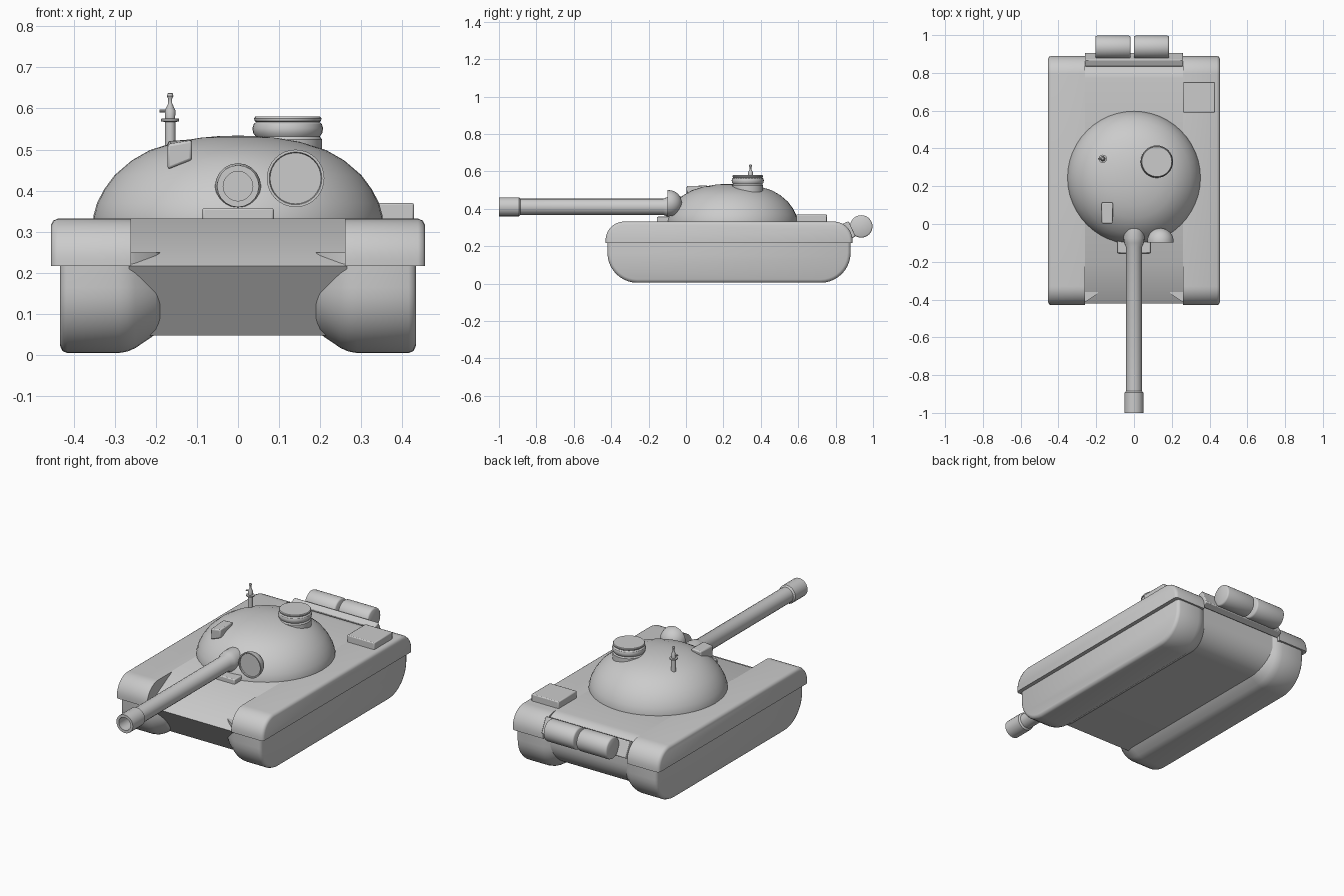
import bpy, bmesh
from math import pi, sin, cos, radians
from mathutils import Matrix, Vector

if "Cube" in bpy.data.objects:
    bpy.data.objects.remove(bpy.data.objects["Cube"])


def finish(name, bm, matrix=None, angle=32, bevel=0, mirror=False):
    bmesh.ops.remove_doubles(bm, verts=bm.verts, dist=1e-5)
    bmesh.ops.recalc_face_normals(bm, faces=bm.faces)
    if matrix:
        bm.transform(matrix)
    me = bpy.data.meshes.new(name)
    bm.to_mesh(me)
    bm.free()
    ob = bpy.data.objects.new(name, me)
    bpy.context.collection.objects.link(ob)
    bpy.ops.object.select_all(action='DESELECT')
    ob.select_set(True)
    bpy.context.view_layer.objects.active = ob
    bpy.ops.object.shade_smooth_by_angle(angle=radians(angle))
    if bevel:
        b = ob.modifiers.new("bevel", 'BEVEL')
        b.width, b.segments = bevel, 2
    if mirror:
        ob.modifiers.new("mirror", 'MIRROR')
    return ob


def loft(name, sections, **kw):
    """Skin between yz outlines placed at given x: [(x, [(y, z), ...]), ...]"""
    bm = bmesh.new()
    rings = [[bm.verts.new((x, y, z)) for y, z in pts] for x, pts in sections]
    n = len(rings[0])
    for a, b in zip(rings, rings[1:]):
        for i in range(n):
            j = (i + 1) % n
            bm.faces.new((a[i], a[j], b[j], b[i]))
    bm.faces.new(rings[0])
    bm.faces.new(rings[-1][::-1])
    return finish(name, bm, **kw)


def lathe(name, profile, loc, axis=(0, 0, 1), sides=32, **kw):
    """Revolve (radius, height) points around an axis"""
    bm = bmesh.new()
    vs = [bm.verts.new((r, 0, h)) for r, h in profile]
    es = [bm.edges.new(p) for p in zip(vs, vs[1:])]
    bmesh.ops.spin(bm, geom=vs + es, cent=(0, 0, 0), axis=(0, 0, 1),
                   angle=2 * pi, steps=sides, use_duplicate=False)
    rot = Vector(axis).to_track_quat('Z', 'Y').to_matrix().to_4x4()
    return finish(name, bm, matrix=Matrix.Translation(loc) @ rot, **kw)


def box(name, lo, hi, tilt=0, bevel=0.005):
    lo, hi = Vector(lo), Vector(hi)
    bm = bmesh.new()
    bmesh.ops.create_cube(bm, size=1, matrix=Matrix.Diagonal((*(hi - lo), 1)))
    m = Matrix.Translation((lo + hi) / 2) @ Matrix.Rotation(radians(tilt), 4, 'X')
    return finish(name, bm, matrix=m, bevel=bevel)


def arc(cy, cz, r, a0, a1, n=10):
    return [(cy + r * cos(radians(a0 + (a1 - a0) * i / n)),
             cz + r * sin(radians(a0 + (a1 - a0) * i / n))) for i in range(n + 1)]


def track_outline(i):
    y0, y1, r = -0.42 + i, 0.88 - i, 0.16 - i
    return ([(y1, 0.25), (y0, 0.25)]
            + arc(y0 + r, 0.005 + i + r, r, 180, 270) + arc(y1 - r, 0.005 + i + r, r, 270, 360))


def fender_outline(i):
    r = 0.1 - i
    return ([(-0.43 + i, 0.217), (0.89 - i, 0.217)]
            + arc(0.79, 0.232, r, 0, 90) + arc(-0.33, 0.232, r, 90, 180))


# Running gear: enclosed tracks with a sloped inner edge, and the fenders above
loft("track", [(0.19, track_outline(0.057)), (0.20, track_outline(0.046)),
               (0.25, track_outline(0.012)), (0.268, track_outline(0.004)),
               (0.29, track_outline(0)), (0.415, track_outline(0)),
               (0.427, track_outline(0.005)), (0.433, track_outline(0.018))],
     mirror=True, angle=50)
loft("fender", [(0.26, fender_outline(0)), (0.438, fender_outline(0)),
                (0.450, fender_outline(0.005)), (0.455, fender_outline(0.016))],
     mirror=True, angle=50)

# Hull: sloped nose plates, flat deck, rounded stern
loft("hull", [(x, [(-0.30, 0.048)] + arc(0.72, 0.188, 0.14, 270, 360)
                  + arc(0.77, 0.242, 0.09, 0, 90) + [(-0.21, 0.332), (-0.42, 0.217)])
              for x in (-0.265, 0.265)])
box("engine_box", (0.26, 0.59, 0.32), (0.428, 0.753, 0.37))
box("nose_block", (-0.087, -0.155, 0.32), (0.087, -0.03, 0.358))

# Rear drums on their tilted rack
box("drum_rack", (-0.26, 0.85, 0.24), (0.26, 0.89, 0.33), tilt=25)
for side, x, length in (("left", -0.205, 0.187), ("right", 0.0, 0.185)):
    lathe(side + "_drum", [(0, 0), (0.053, 0), (0.058, 0.003), (0.06, 0.009),
                           (0.06, length - 0.009), (0.058, length - 0.003),
                           (0.053, length), (0, length)],
          (x, 0.937, 0.306), (1, 0, 0), angle=60)

# Turret dome
lathe("turret", [(0, 0.325), (0.352, 0.325), (0.352, 0.338), (0.343, 0.37), (0.326, 0.403),
                 (0.300, 0.438), (0.258, 0.474), (0.214, 0.499), (0.15, 0.519),
                 (0.09, 0.529), (0.045, 0.533), (0, 0.534)],
      (0, 0.245, 0), sides=48)

# Gun with mantlet and hollow muzzle
lathe("gun", [(0, -0.06), (0.045, -0.06), (0.055, 0.03), (0.056, 0.075), (0.052, 0.1),
              (0.043, 0.122), (0.043, 0.885), (0.051, 0.893), (0.051, 1.0),
              (0.036, 1.0), (0.036, 0.9), (0, 0.9)],
      (0, 0, 0.411), (0, -1, 0), sides=20)

# Searchlight: half sphere with a rimmed flat face
lathe("searchlight", [(0.07 * sin(t * pi / 16), -0.07 * cos(t * pi / 16)) for t in range(9)]
      + [(0.07, 0.006), (0.064, 0.006), (0.062, 0.0), (0, 0.0)],
      (0.14, -0.092, 0.43), (0, -1, 0))

# Commander's cupola
lathe("cupola", [(0, 0.46), (0.083, 0.46), (0.083, 0.525), (0.078, 0.532), (0.084, 0.54),
                 (0.086, 0.552), (0.083, 0.562), (0.077, 0.567), (0.081, 0.57),
                 (0.082, 0.576), (0.079, 0.58), (0, 0.58)], (0.121, 0.33, 0))

# Sight housing, wedge shaped
loft("sight_housing", [(-0.171, [(0.005, 0.452), (0.11, 0.452), (0.115, 0.521), (0.003, 0.513)]),
                       (-0.112, [(0.005, 0.475), (0.11, 0.475), (0.115, 0.525), (0.003, 0.523)])],
     bevel=0.006)

# Sensor mast
lathe("sensor_mast", [(0, 0.48), (0.013, 0.48), (0.013, 0.567), (0.022, 0.569), (0.022, 0.575),
                      (0.012, 0.576), (0.013, 0.595), (0.005, 0.612), (0.005, 0.624),
                      (0.008, 0.63), (0.006, 0.637), (0, 0.638)], (-0.165, 0.345, 0), sides=12)
lathe("sensor_arm", [(0, 0), (0.004, 0), (0.004, 0.025), (0, 0.025)],
      (-0.166, 0.345, 0.594), (-1, 0, 0), sides=8)
